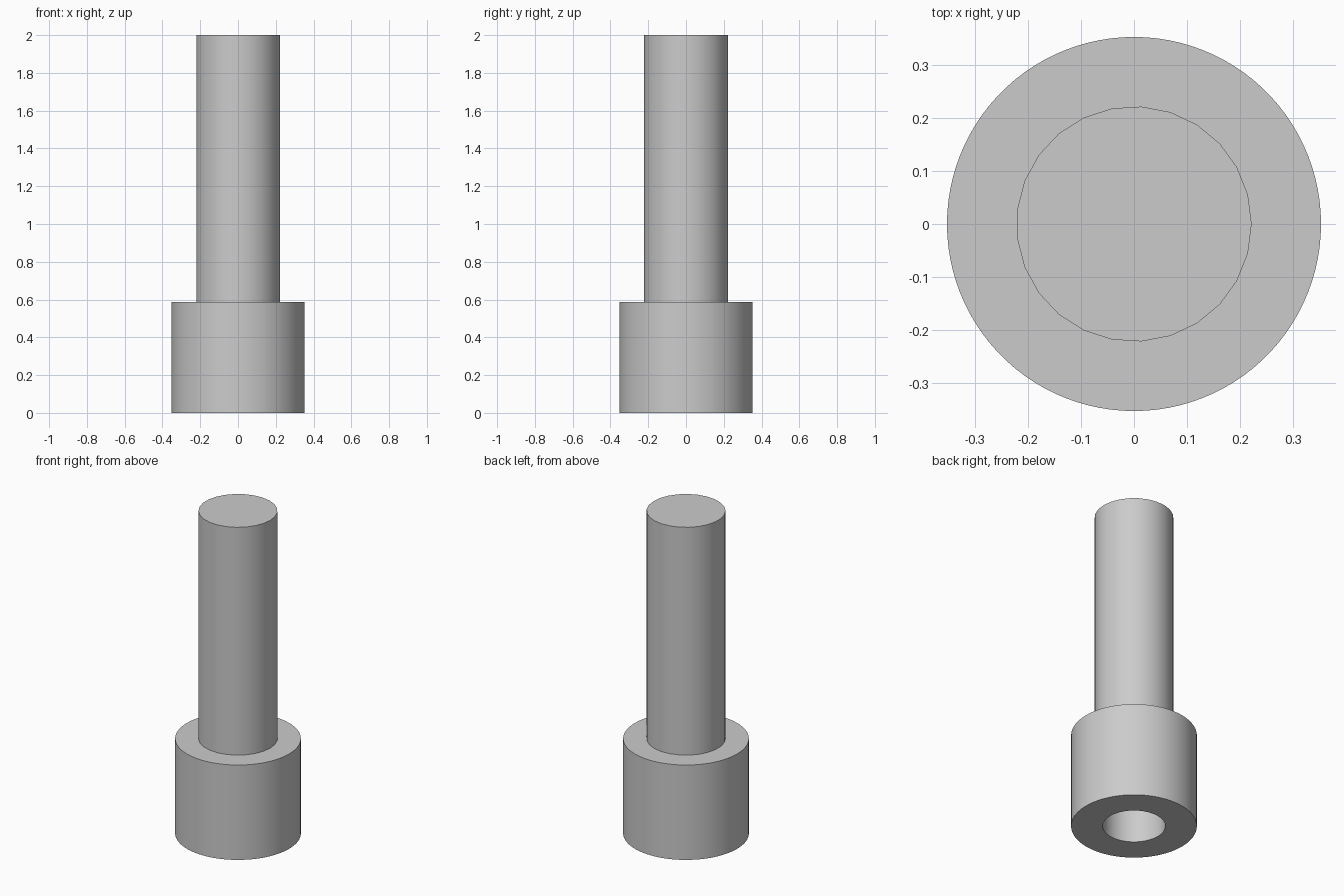
import bpy
import bmesh
import math

cube = bpy.data.objects.get("Cube")
if cube:
    bpy.data.objects.remove(cube, do_unlink=True)

COLLAR_HEIGHT = 0.588
grey = bpy.data.materials.new("plain grey")
grey.use_nodes = True
colour = (0.6, 0.6, 0.6, 1)
grey.diffuse_color = colour
grey.node_tree.nodes["Principled BSDF"].inputs["Base Color"].default_value = colour


def ring(bm, radius, z, sides):
    step = math.tau / sides
    return [bm.verts.new((radius * math.cos(i * step), radius * math.sin(i * step), z))
            for i in range(sides)]


def lathe(name, profile, sides, closed):
    """Turn (radius, z) points about z; cap the ends unless the profile is closed."""
    bm = bmesh.new()
    rings = [ring(bm, r, z, sides) for r, z in profile]
    pairs = list(zip(rings, rings[1:]))
    if closed:
        pairs.append((rings[-1], rings[0]))
    else:
        bm.faces.new(rings[0])
        bm.faces.new(rings[-1])
    for a, b in pairs:
        for i in range(sides):
            j = (i + 1) % sides
            bm.faces.new((a[i], a[j], b[j], b[i]))
    bmesh.ops.recalc_face_normals(bm, faces=bm.faces)
    mesh = bpy.data.meshes.new(name)
    bm.to_mesh(mesh)
    bm.free()
    mesh.materials.append(grey)
    obj = bpy.data.objects.new(name, mesh)
    bpy.context.collection.objects.link(obj)
    bpy.ops.object.select_all(action="DESELECT")
    obj.select_set(True)
    bpy.context.view_layer.objects.active = obj
    bpy.ops.object.shade_smooth_by_angle(angle=math.radians(30))
    return obj


# Wide collar with a round socket in its underside
outer, bore = 0.353, 0.176
lathe("collar", [(bore, 0), (outer, 0), (outer, COLLAR_HEIGHT), (bore, COLLAR_HEIGHT)],
      100, closed=True)

# Solid shaft, whose lower end closes the socket
lathe("shaft", [(0.222, COLLAR_HEIGHT), (0.222, 2)], 25, closed=False)
